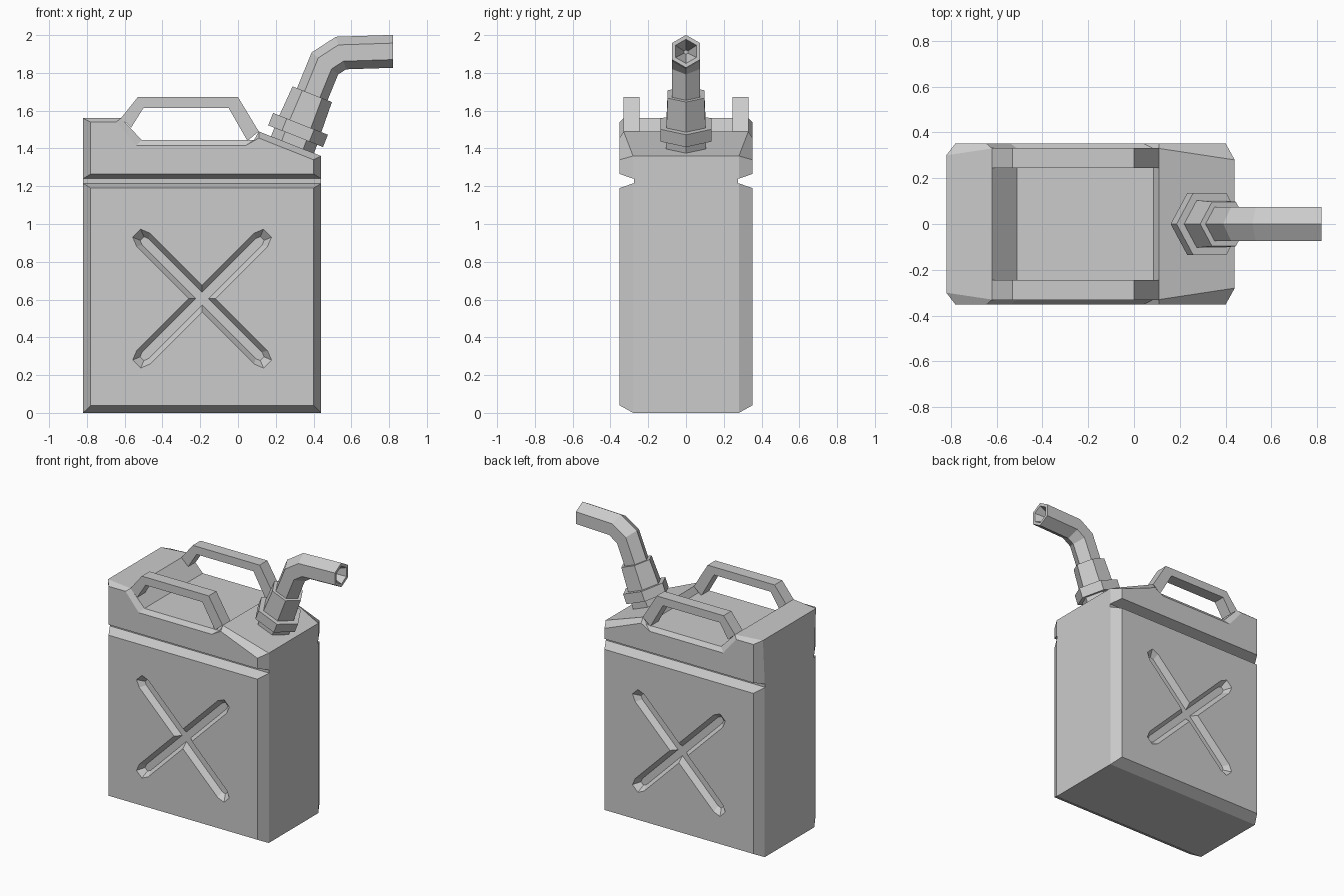
import bpy, bmesh, math
from mathutils import Vector

if "Cube" in bpy.data.objects:
    bpy.data.objects.remove(bpy.data.objects["Cube"])


def loft(name, loops):
    """Skin equal-length point loops and cap both ends."""
    bm = bmesh.new()
    rings = [[bm.verts.new(p) for p in loop] for loop in loops]
    n = len(rings[0])
    for a, b in zip(rings, rings[1:]):
        for i in range(n):
            j = (i + 1) % n
            bm.faces.new((a[i], a[j], b[j], b[i]))
    bm.faces.new(rings[0][::-1])
    bm.faces.new(rings[-1])
    bmesh.ops.remove_doubles(bm, verts=bm.verts, dist=1e-5)
    bmesh.ops.recalc_face_normals(bm, faces=bm.faces)
    me = bpy.data.meshes.new(name)
    bm.to_mesh(me)
    bm.free()
    ob = bpy.data.objects.new(name, me)
    bpy.context.collection.objects.link(ob)
    return ob


def slab(name, outer, inset, y_face=0.352):
    """Chamfered slab: outer profile (x, z, half depth), inset front/back faces."""
    return loft(name, [
        [(x, -y_face, z) for x, z in inset],
        [(x, -y, z) for x, z, y in outer],
        [(x, y, z) for x, z, y in outer],
        [(x, y_face, z) for x, z in inset]])


# Lower tank
lower = slab("lower_tank",
             [(-.82, 0, .28), (.44, 0, .28), (.44, 1.215, .28), (-.82, 1.215, .28)],
             [(-.78, .04), (.40, .04), (.40, 1.19), (-.78, 1.19)])

# Recessed band between the two tank halves
loft("seam_band", [[(x, y, z) for x, z in
                    ((-.82, 1.215), (.44, 1.215), (.44, 1.24), (-.82, 1.24))]
                   for y in (-.275, .275)])

# Upper tank with dip under the handles and sloped spout shoulder
slab("upper_tank",
     [(-.82, 1.24, .28), (.44, 1.24, .28), (.44, 1.36, .28), (.11, 1.49, .33),
      (.085, 1.445, .33), (-.51, 1.445, .33), (-.62, 1.56, .33), (-.82, 1.56, .30)],
     [(-.78, 1.265), (.40, 1.265), (.40, 1.34), (.11, 1.455),
      (.04, 1.415), (-.54, 1.415), (-.645, 1.54), (-.78, 1.54)])

# Pressed X on front and back
outline = [(.44, .05), (.49, .03), (.49, -.03), (.44, -.05)]
floor = [(.425, .024), (.45, .014), (.45, -.014), (.425, -.024)]
outline += [(-a, -p) for a, p in outline]
floor += [(-a, -p) for a, p in floor]
for side in (-1, 1):
    for tilt in (-1, 1):
        loops = []
        for t in (-1, 1):
            loop = []
            for (a, p), (fa, fp) in zip(outline, floor):
                a, p = a + t * (fa - a), p + t * (fp - p)
                loop.append((-.19 + (a - p) * math.sqrt(.5), side * (.352 - .04 * t),
                             .605 + tilt * (a + p) * math.sqrt(.5)))
            loops.append(loop)
        cutter = loft("x_groove_cutter", loops)
        cutter.hide_render = True
        cutter.hide_viewport = True
        mod = lower.modifiers.new("x_groove", 'BOOLEAN')
        mod.operation = 'DIFFERENCE'
        mod.solver = 'EXACT'
        mod.object = cutter

# Pair of handles
arch = [(-.62, 1.56), (-.53, 1.672), (0, 1.672), (.11, 1.49),
        (.05, 1.44), (-.05, 1.615), (-.50, 1.615), (-.566, 1.51)]
for side, name in ((-1, "front_handle"), (1, "back_handle")):
    loft(name, [[(x, side * y, z) for x, z in arch] for y in (.245, .332)])


def hexagon(x, z, r, direction, stretch=1.0):
    """Hexagon ring across a direction lying in the xz plane."""
    d = Vector(direction).normalized()
    ring = []
    for k in range(6):
        a = math.radians(60 * k)
        u = r * stretch * math.cos(a)
        ring.append((x + d.y * u, r * math.sin(a), z - d.x * u))
    return ring


# Neck, flange and collar along the tilted spout axis
axis = (.37, .93)
for name, p, q, r1, r2 in (
        ("neck", (.275, 1.385), (.31, 1.475), .122, .122),
        ("flange", (.305, 1.465), (.331, 1.53), .156, .156),
        ("collar", (.328, 1.525), (.393, 1.687), .120, .112)):
    loft(name, [hexagon(*p, r1, axis), hexagon(*q, r2, axis)])

# Bent spout with a recessed mouth
path = [Vector(p) for p in ((.37, 1.63), (.46, 1.85), (.545, 1.905), (.82, 1.914))]
rings = []
for i, p in enumerate(path):
    d_in = (p - path[max(i - 1, 0)]) if i else path[1] - p
    d_out = (path[i + 1] - p) if i + 1 < len(path) else d_in
    d_in, d_out = d_in.normalized(), d_out.normalized()
    stretch = 1 / math.cos(d_in.angle(d_out) / 2)
    rings.append(hexagon(p.x, p.y, .087, d_in + d_out if i < 3 else (1, 0), stretch))
rings.append(hexagon(.82, 1.914, .064, (1, 0)))
rings.append(hexagon(.70, 1.910, .012, (1, 0)))
loft("spout", rings)
